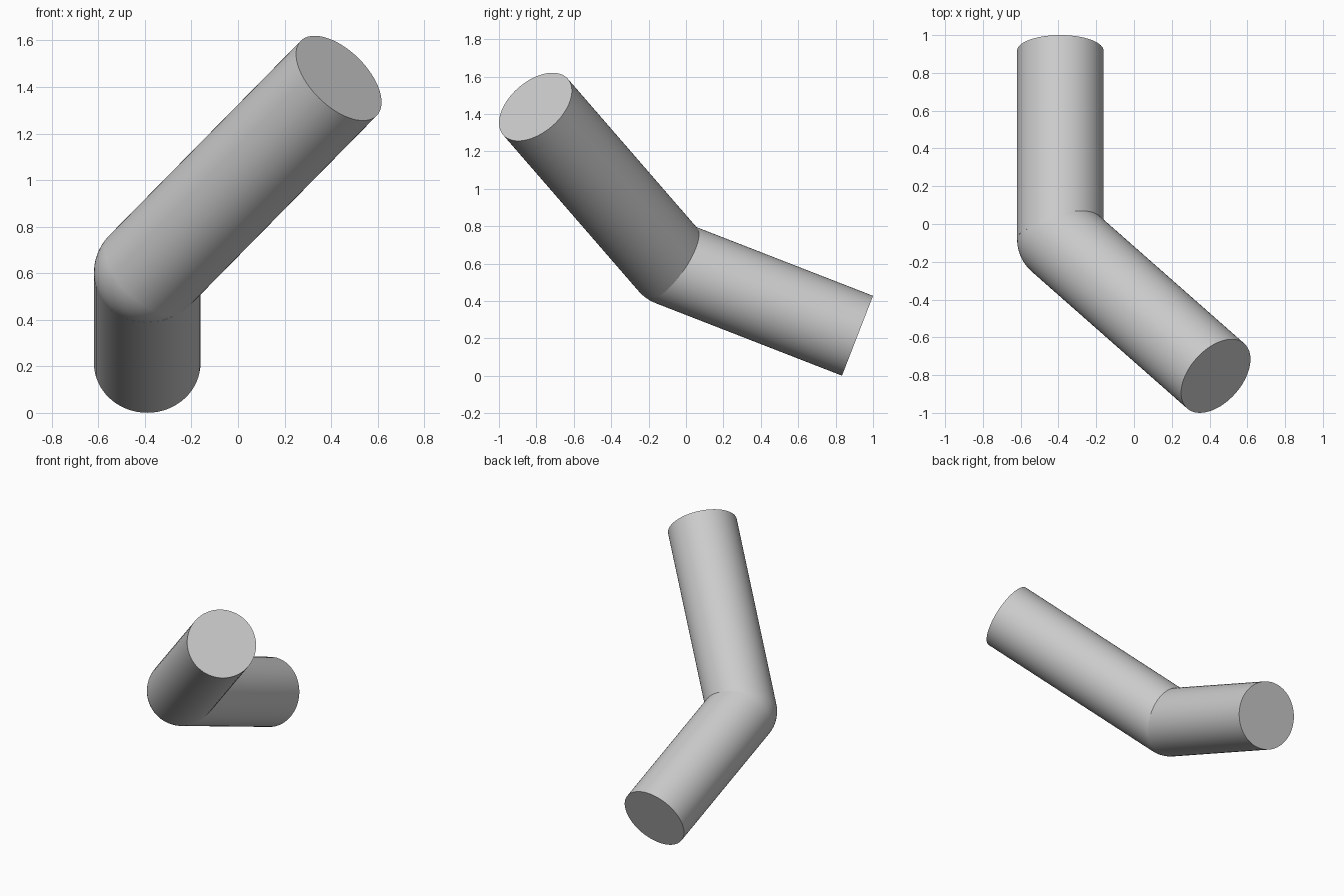
import bpy
import math
from mathutils import Vector

cube = bpy.data.objects.get("Cube")
if cube:
    bpy.data.objects.remove(cube, do_unlink=True)

RADIUS = 0.229
SIDES = 64
JOINT = Vector((-0.39, -0.08, 0.602))
BACK_END = Vector((-0.39, 0.917, 0.214))
FRONT_END = Vector((0.433, -0.805, 1.438))

grey = bpy.data.materials.new("plain grey")
grey.use_nodes = True
colour = (0.6, 0.6, 0.6, 1.0)
grey.diffuse_color = colour
grey.node_tree.nodes["Principled BSDF"].inputs["Base Color"].default_value = colour


def finish(name):
    """Name, colour and smooth the active object."""
    obj = bpy.context.object
    obj.name = name
    obj.data.materials.append(grey)
    bpy.ops.object.shade_smooth_by_angle(angle=math.radians(30))
    return obj


def tube(name, start, end):
    """Capped cylinder running between two points."""
    axis = end - start
    bpy.ops.mesh.primitive_cylinder_add(
        vertices=SIDES, radius=RADIUS, depth=axis.length,
        location=(start + end) / 2,
        rotation=axis.to_track_quat('Z', 'Y').to_euler())
    return finish(name)


# Two straight arms meeting at the bend
tube("back_arm", JOINT, BACK_END)
tube("front_arm", JOINT, FRONT_END)

# Rounded elbow, aligned with the front arm
bpy.ops.mesh.primitive_uv_sphere_add(
    segments=SIDES, ring_count=SIDES // 2, radius=RADIUS, location=JOINT,
    rotation=(FRONT_END - JOINT).to_track_quat('Z', 'Y').to_euler())
finish("elbow_joint")
